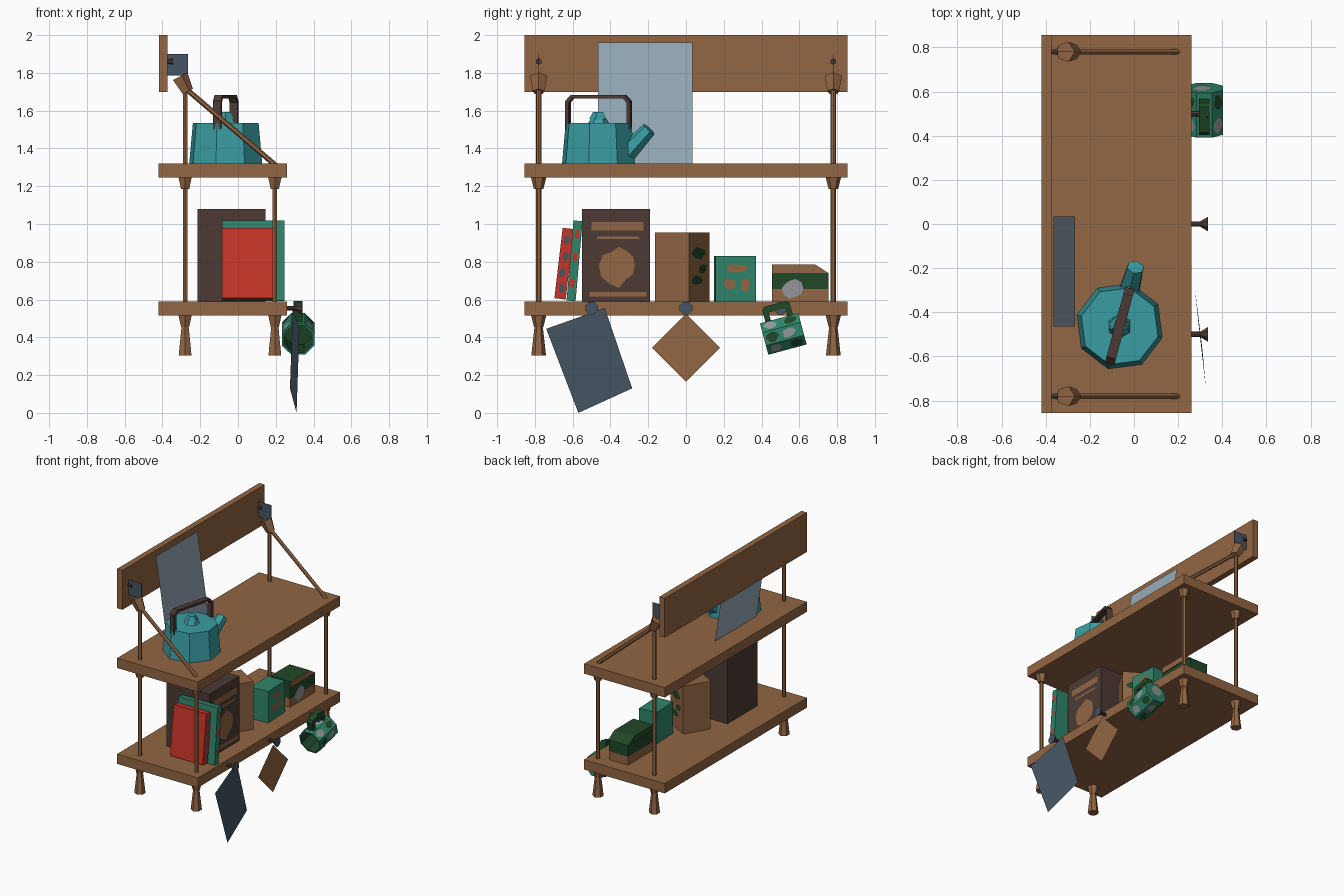
import bpy, bmesh, math, random
from mathutils import Vector, Matrix

if "Cube" in bpy.data.objects:
    bpy.data.objects.remove(bpy.data.objects["Cube"])

random.seed(4)

# Flat colours, given as sRGB bytes and stored linear
def colour(name, r, g, b):
    m = bpy.data.materials.new(name)
    m.diffuse_color = [(c / 255 / 12.92 if c < 11 else ((c / 255 + .055) / 1.055) ** 2.4)
                       for c in (r, g, b)] + [1]
    m.use_nodes = True
    m.node_tree.nodes["Principled BSDF"].inputs["Base Color"].default_value = m.diffuse_color
    return m

WOOD = colour("wood_brown", 146, 102, 67)
DARK = colour("dark_brown", 76, 58, 52)
TEAL = colour("teal_enamel", 57, 158, 164)
PALE = colour("pale_slate", 150, 171, 184)
SLATE = colour("dark_slate", 70, 86, 101)
RED = colour("red", 198, 52, 40)
GREEN = colour("green", 47, 133, 106)
FOREST = colour("forest_green", 32, 72, 40)
GREY = colour("grey", 148, 150, 154)

def finish(name, bm, *mats):
    me = bpy.data.meshes.new(name)
    bm.to_mesh(me)
    bm.free()
    for m in mats:
        me.materials.append(m)
    ob = bpy.data.objects.new(name, me)
    bpy.context.collection.objects.link(ob)
    return ob

def box(name, mat, centre, size, rx=0, rz=0, *extra):
    """Box with optional tilt (degrees); returns object and its frame."""
    M = (Matrix.Translation(centre) @ Matrix.Rotation(math.radians(rz), 4, 'Z')
         @ Matrix.Rotation(math.radians(rx), 4, 'X'))
    bm = bmesh.new()
    bmesh.ops.create_cube(bm, size=1, matrix=M @ Matrix.Diagonal((*size, 1)))
    return finish(name, bm, mat, *extra), M

def rod(name, mat, a, b, r1, r2=None, sides=6, spin=0, *extra):
    """Tapered prism from point a to point b."""
    a, b = Vector(a), Vector(b)
    d = b - a
    M = (Matrix.Translation((a + b) / 2) @ d.to_track_quat('Z', 'Y').to_matrix().to_4x4()
         @ Matrix.Rotation(math.radians(spin), 4, 'Z'))
    bm = bmesh.new()
    bmesh.ops.create_cone(bm, cap_ends=True, segments=sides, radius1=r1,
                          radius2=r1 if r2 is None else r2, depth=d.length, matrix=M)
    return finish(name, bm, mat, *extra)

def sheet(name, mat, pts):
    bm = bmesh.new()
    bm.faces.new([bm.verts.new(p) for p in pts])
    return finish(name, bm, mat)

def patch(name, mat, M, d, pts):
    """Painted shape on the plane local x = d of frame M."""
    return sheet(name, mat, [M @ Vector((d + .003, u, v)) for u, v in pts])

def blob(u, v, ru, rv, n=10):
    return [(u + ru * k * math.cos(t), v + rv * k * math.sin(t)) for t, k in
            ((i * math.tau / n, random.uniform(.75, 1.1)) for i in range(n))]

def bar(u0, u1, v0, v1):
    return [(u0, v0), (u1, v0), (u1, v1), (u0, v1)]

I = Matrix.Identity(4)

# Shelves and back board
box("back_board", WOOD, (-.397, 0, 1.85), (.045, 1.71, .3))
box("upper_shelf", WOOD, (-.08, 0, 1.2825), (.68, 1.71, .075))
box("lower_shelf", WOOD, (-.08, 0, .5525), (.68, 1.71, .075))

# Ropes, knots, tassels and wall brackets at both ends
for y in (-.78, .78):
    for x, top in ((-.28, 1.73), (.195, 1.32)):
        rod("rope_post", WOOD, (x, y, .4), (x, y, top), .014)
        rod("upper_knot", WOOD, (x, y, 1.185), (x, y, 1.245), .025, .04)
        rod("lower_knot", WOOD, (x, y, .455), (x, y, .515), .025, .04)
        rod("tassel", WOOD, (x, y, .305), (x, y, .455), .039, .022)
    rod("diagonal_rope", WOOD, (-.28, y, 1.72), (.2, y, 1.31), .014)
    rod("top_knot", WOOD, (-.31, y, 1.78), (-.268, y, 1.7), .048, .033, 5)
    box("bracket_plate", SLATE, (-.32, y, 1.8425), (.11, .004, .115))
    rod("bracket_nail", DARK, (-.38, y, 1.86), (-.345, y, 1.86), .01, .017)

# Pale sheet leaning on the back board
sheet("leaning_sheet", PALE, [(-.27, -.465, 1.32), (-.27, .035, 1.32),
                              (-.365, .035, 1.96), (-.365, -.465, 1.96)])

# Kettle, turned so that the spout points along direction k
ang = math.radians(75)
k = Vector((math.cos(ang), math.sin(ang), 0))
side = Vector((-k.y, k.x, 0))
C = Vector((-.065, -.463, 0))
def at(u, z):
    return C + k * u + Vector((0, 0, z))
rod("kettle_body", TEAL, at(0, 1.32), at(0, 1.535), .2, .18, 8, 75)
rod("kettle_lid", TEAL, at(0, 1.535), at(0, 1.56), .055, .04, 6)
rod("kettle_knob", TEAL, at(0, 1.555), at(0, 1.592), .05, .03, 5)
rod("kettle_spout", TEAL, at(.13, 1.35), at(.277, 1.502), .056, .04, 6)

def strap(name, mat, path, inner, w):
    """Flat strap: outer and inner outlines joined, width w on both sides."""
    bm = bmesh.new()
    rows = [[bm.verts.new(p + w * s) for p in line] for line, s in
            ((path, -1), (path, 1), (inner, 1), (inner, -1))]
    for j in range(4):
        a, b = rows[j], rows[(j + 1) % 4]
        for i in range(len(path) - 1):
            bm.faces.new((a[i], a[i + 1], b[i + 1], b[i]))
    for i in (0, -1):
        bm.faces.new([r[i] for r in rows])
    bmesh.ops.recalc_face_normals(bm, faces=bm.faces)
    return finish(name, bm, mat)

outer = [(-.178, 1.5), (-.178, 1.65), (-.148, 1.682), (.148, 1.682), (.178, 1.65), (.178, 1.5)]
inner = [(-.158, 1.5), (-.158, 1.643), (-.14, 1.664), (.14, 1.664), (.158, 1.643), (.158, 1.5)]
strap("kettle_handle", DARK, [at(*p) for p in outer], [at(*p) for p in inner], side * .022)

# Leaning books with spotted spines
_, M = box("red_book", RED, (.0525, -.645, .79), (.275, .06, .375), -6.7)
for u, v in ((0, .13), (.005, .04), (-.005, -.05), (.003, -.13)):
    patch("red_book_spot", SLATE, M, .1375, blob(u, v, .017, .025))
_, M = box("green_book", GREEN, (.08, -.59, .805), (.33, .048, .425), -5)
for u, v in ((0, .14), (.003, .02), (-.003, -.12)):
    patch("green_book_spot", RED, M, .165, blob(u, v, .014, .03))

# Large dark book with painted cover
box("large_book", DARK, (-.035, -.37, .835), (.36, .36, .49))
for n, pts in (("title_bar", bar(-.5, -.225, .965, 1.01)), ("thin_bar", bar(-.47, -.25, .92, .935)),
               ("bottom_bar", bar(-.51, -.21, .615, .64)), ("cover_shape", blob(-.355, .78, .1, .11, 12))):
    patch("large_book_" + n, WOOD, I, .145, pts)

# Wooden box, turned, with green marks on one side
_, M = box("wooden_box", WOOD, (-.025, -.02, .7725), (.21, .21, .365), 0, -31)
M = M @ Matrix.Rotation(math.pi / 2, 4, 'Z')
for u, v, a, b in ((-.01, .07, .07, .035), (.03, -.01, .045, .03), (-.03, -.07, .06, .03)):
    patch("wooden_box_mark", FOREST, M, .105, blob(u, v, a, b))

# Green box with brown marks
_, M = box("green_box", GREEN, (.07, .26, .71), (.14, .215, .24), 0, 3)
for u, v, a, b in ((.01, .055, .06, .025), (-.03, -.03, .04, .03), (.05, -.03, .025, .04)):
    patch("green_box_mark", WOOD, M, .07, blob(u, v, a, b))

# Low chest: brown base band, green body, lid with brown front
box("chest_base", WOOD, (.04, .605, .6225), (.16, .3, .065))
box("chest_body", FOREST, (.04, .605, .6975), (.158, .298, .085))
lid, _ = box("chest_lid", FOREST, (.04, .605, .7625), (.17, .3, .045), 0, 0, WOOD)
for v in lid.data.vertices:      # lid narrows towards its top at the far end
    if v.co.z > .77 and v.co.y > .6:
        v.co.y -= .07
for p in lid.data.polygons:
    p.material_index = int(p.normal.x > .7)
patch("chest_emblem", GREY, I, .121, blob(.565, .66, .055, .055))

# Hooks on the front edge of the lower shelf
for y in (-.5, 0, .5):
    rod("hook_stem", DARK, (.25, y, .555), (.305, y, .555), .012, None, 8)
    hook = rod("hook_head", DARK, (.3, y, .555), (.335, y, .555), .013, .036, 8, 22.5, SLATE)
    for p in hook.data.polygons:
        p.material_index = int(p.normal.x > .9)

# Hanging sheets
sheet("hanging_slate", SLATE, [(.325, -.74, .445), (.31, -.57, 0), (.275, -.285, .13), (.29, -.43, .555)])
sheet("hanging_diamond", WOOD, [(.295, 0, .165), (.295, .18, .345), (.295, 0, .525), (.295, -.18, .345)])

# Hanging mug: axis along y, tilted; open at the -y end
M = Matrix.Translation((.318, .515, .418)) @ Matrix.Rotation(math.radians(15), 4, 'X')
mug = rod("mug", GREEN, M @ Vector((0, -.105, 0)), M @ Vector((0, .105, 0)), .093, .093, 8, 22.5, FOREST)
bm = bmesh.new()
bm.from_mesh(mug.data)
mouth = min(bm.faces, key=lambda f: f.calc_center_median().y)
bmesh.ops.inset_individual(bm, faces=[mouth], thickness=.012)
well = bmesh.ops.extrude_discrete_faces(bm, faces=[mouth])["faces"][0]
push = -well.normal * .17
bmesh.ops.translate(bm, verts=well.verts, vec=push)
well.material_index = 1
for e in well.edges:
    for f in e.link_faces:
        f.material_index = 1
bm.to_mesh(mug.data)
bm.free()

# Mug handle over the hook, and camouflage spots on each side
outer = [(-.075, .07), (-.075, .15), (-.06, .165), (.06, .165), (.075, .15), (.075, .07)]
inner = [(-.045, .07), (-.045, .125), (-.04, .13), (.04, .13), (.045, .125), (.045, .07)]
strap("mug_handle", FOREST, [M @ Vector((0, u, v)) for u, v in outer],
      [M @ Vector((0, u, v)) for u, v in inner], Vector((.024, 0, 0)))
flat = .093 * math.cos(math.pi / 8)
for i in range(8):
    R = M @ Matrix.Rotation(i * math.pi / 4, 4, 'Y')
    for mat, u in ((GREY, -.055), (FOREST, .055)) if i % 2 else ((FOREST, -.06), (GREY, .03)):
        patch("mug_spot", mat, R, flat, blob(u, 0, .036, .027))
R = M @ Matrix.Rotation(math.pi / 2, 4, 'Z')
patch("mug_bottom_spot", GREY, R, .105, blob(.01, .01, .05, .045))
